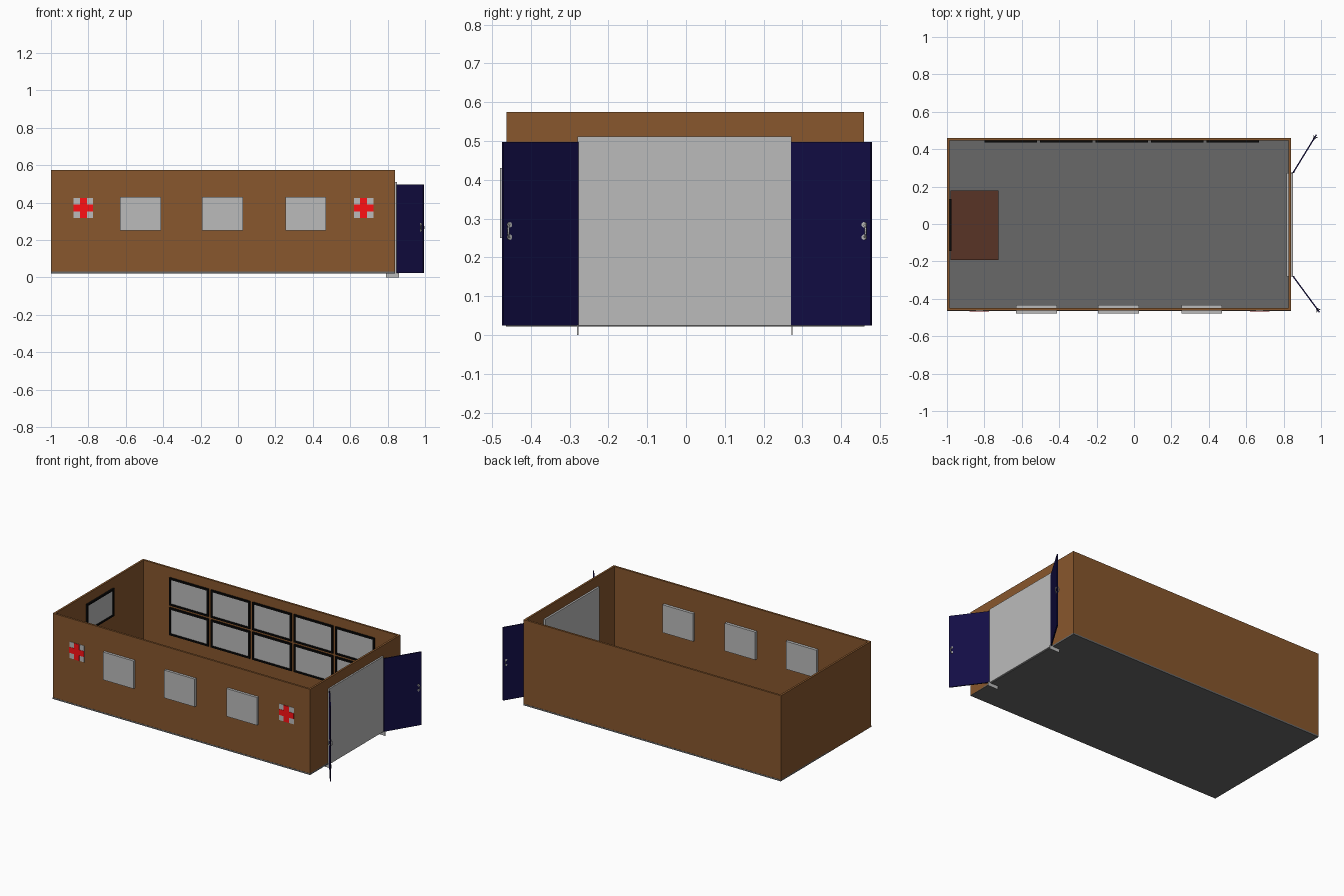
import bpy, math
from mathutils import Vector

if "Cube" in bpy.data.objects:
    bpy.data.objects.remove(bpy.data.objects["Cube"])


def mat(name, r, g, b):
    m = bpy.data.materials.new(name)
    m.diffuse_color = (r, g, b, 1)
    m.use_nodes = True
    m.node_tree.nodes["Principled BSDF"].inputs["Base Color"].default_value = m.diffuse_color
    return m


BROWN = mat("brown_wall", 0.246, 0.095, 0.026)
WOOD = mat("dark_wood", 0.098, 0.034, 0.019)
FLOOR = mat("dark_grey", 0.14, 0.14, 0.14)
GREY = mat("light_grey", 0.5, 0.5, 0.5)
NAVY = mat("navy", 0.006, 0.004, 0.058)
BLACK = mat("black", 0.003, 0.003, 0.003)
RED = mat("red", 1.0, 0.005, 0.007)


def mesh(name, verts, faces, m):
    me = bpy.data.meshes.new(name)
    me.from_pydata(verts, [], faces)
    me.materials.append(m)
    ob = bpy.data.objects.new(name, me)
    bpy.context.collection.objects.link(ob)
    return ob


def box(name, x, y, z, m):
    """Box from (min, max) ranges on each axis."""
    v = [(a, b, c) for a in x for b in y for c in z]
    f = [(0, 1, 3, 2), (4, 6, 7, 5), (0, 4, 5, 1), (2, 3, 7, 6), (0, 2, 6, 4), (1, 5, 7, 3)]
    return mesh(name, v, f, m)


X0, X1, Y0, Y1, Z0, Z1 = -1.0, 0.84, -0.463, 0.459, 0.024, 0.575
T = 0.013

# floor slab, slightly proud of the walls
box("floor", (X0, X1), (Y0 - 0.001, Y1 + 0.001), (Z0 - 0.002, Z0 + 0.008), FLOOR)

# open-topped wall shell as one ring
outer = [(X0, Y0), (X1, Y0), (X1, Y1), (X0, Y1)]
inner = [(X0 + T, Y0 + T), (X1 - T, Y0 + T), (X1 - T, Y1 - T), (X0 + T, Y1 - T)]
verts = [(x, y, z) for z in (Z0, Z1) for ring in (outer, inner) for x, y in ring]
faces = []
for i in range(4):
    j = (i + 1) % 4
    faces += [(i, j, 8 + j, 8 + i), (4 + j, 4 + i, 12 + i, 12 + j),
              (8 + i, 8 + j, 12 + j, 12 + i), (j, i, 4 + i, 4 + j)]
mesh("walls", verts, faces, BROWN)

# front windows
for i, x in enumerate((-0.63, -0.192, 0.253)):
    box(f"window_{i + 1}", (x, x + 0.218), (-0.479, -0.432), (0.25, 0.43), GREY)

# first-aid signs on the front wall
for i, x in enumerate((-0.827, 0.672)):
    z, a, h = 0.372, 0.053, 0.0185
    box(f"sign_{i + 1}_plate", (x - a, x + a), (Y0 - 0.002, Y0), (z - a, z + a), GREY)
    box(f"sign_{i + 1}_upright", (x - h, x + h), (Y0 - 0.004, Y0), (z - a, z + a), RED)
    box(f"sign_{i + 1}_crossbar", (x - a, x + a), (Y0 - 0.0038, Y0), (z - h, z + h), RED)


def board(name, along, at, u, z, facing):
    """Grey board with a black frame, standing off a wall along x or y."""
    w, d = 0.011, 0.011 * facing

    def part(n, ur, zr, depth, m):
        r = tuple(sorted((at, at + depth)))
        xy = (ur, r) if along == "x" else (r, ur)
        box(f"{name}_{n}", xy[0], xy[1], zr, m)

    part("panel", (u[0] + w, u[1] - w), (z[0] + w, z[1] - w), d * 0.5, GREY)
    part("top", u, (z[1] - w, z[1]), d, BLACK)
    part("bottom", u, (z[0], z[0] + w), d, BLACK)
    part("left", (u[0], u[0] + w), (z[0] + w, z[1] - w), d, BLACK)
    part("right", (u[1] - w, u[1]), (z[0] + w, z[1] - w), d, BLACK)


# two rows of wall boards on the back wall and one on the end wall
ROWS = ((0.145, 0.322), (0.337, 0.515))
for r, z in enumerate(ROWS):
    for c in range(5):
        x = -0.798 + c * 0.2965
        board(f"wall_board_{r + 1}_{c + 1}", "x", Y1 - T, (x, x + 0.28), z, -1)
board("end_board", "y", X0 + T, (-0.145, 0.133), ROWS[1], 1)

# desk
DX, DY = (-0.982, -0.725), (-0.193, 0.18)
box("desk_top", DX, DY, (0.175, 0.19), WOOD)
for i, x in enumerate((DX[0], DX[1] - 0.02)):
    for j, y in enumerate((DY[0], DY[1] - 0.02)):
        box(f"desk_leg_{i}{j}", (x, x + 0.02), (y, y + 0.02), (Z0 + 0.008, 0.175), WOOD)

# doorway panel in the right end
box("doorway", (0.815, 0.85), (-0.28, 0.272), (Z0, 0.511), GREY)


def handle(name, base, along, out):
    """C-shaped pull with two round mounts."""
    up = Vector((0, 0, 1))
    cu = bpy.data.curves.new(name, "CURVE")
    cu.dimensions = "3D"
    cu.bevel_depth = 0.0025
    cu.bevel_resolution = 1
    sp = cu.splines.new("POLY")
    n = 9
    sp.points.add(n - 1)
    for i in range(n):
        a = math.pi * i / (n - 1)
        p = base + up * 0.016 * math.cos(a) + along * 0.008 * math.sin(a) + out * 0.006 * math.sin(a)
        sp.points[i].co = (*p, 1)
    cu.materials.append(GREY)
    bpy.context.collection.objects.link(bpy.data.objects.new(name, cu))
    for k, s in enumerate((1, -1)):
        bpy.ops.mesh.primitive_cylinder_add(vertices=12, radius=0.007, depth=0.004,
                                            location=base + up * 0.016 * s)
        ob = bpy.context.object
        ob.name = f"{name}_mount_{k + 1}"
        ob.rotation_euler = out.to_track_quat("Z", "Y").to_euler()
        ob.data.materials.append(GREY)


# two open door leaves with handles on both faces
for side, hinge, tip in (("back", (0.85, 0.273), (0.975, 0.477)),
                         ("front", (0.85, -0.279), (0.992, -0.472))):
    a, b = Vector((*hinge, 0)), Vector((*tip, 0))
    d = (b - a).normalized()
    n = Vector((-d.y, d.x, 0))
    t = 0.0035
    ring = [a - n * t, b - n * t, b + n * t, a + n * t]
    v = [(p.x, p.y, z) for z in (Z0, 0.497) for p in ring]
    mesh(f"{side}_door", v, [(3, 2, 1, 0), (4, 5, 6, 7), (0, 1, 5, 4), (1, 2, 6, 5),
                             (2, 3, 7, 6), (3, 0, 4, 7)], NAVY)
    for k, s in enumerate((1, -1)):
        handle(f"{side}_door_handle_{k + 1}", b - d * 0.018 + n * s * (t + 0.001) + Vector((0, 0, 0.268)),
               d, n * s)
    # thin foot plate under the hinge
    y = hinge[1]
    box(f"{side}_foot_plate", (0.79, 0.862), (y - 0.0015, y + 0.0015), (0.0, Z0 + 0.002), GREY)
